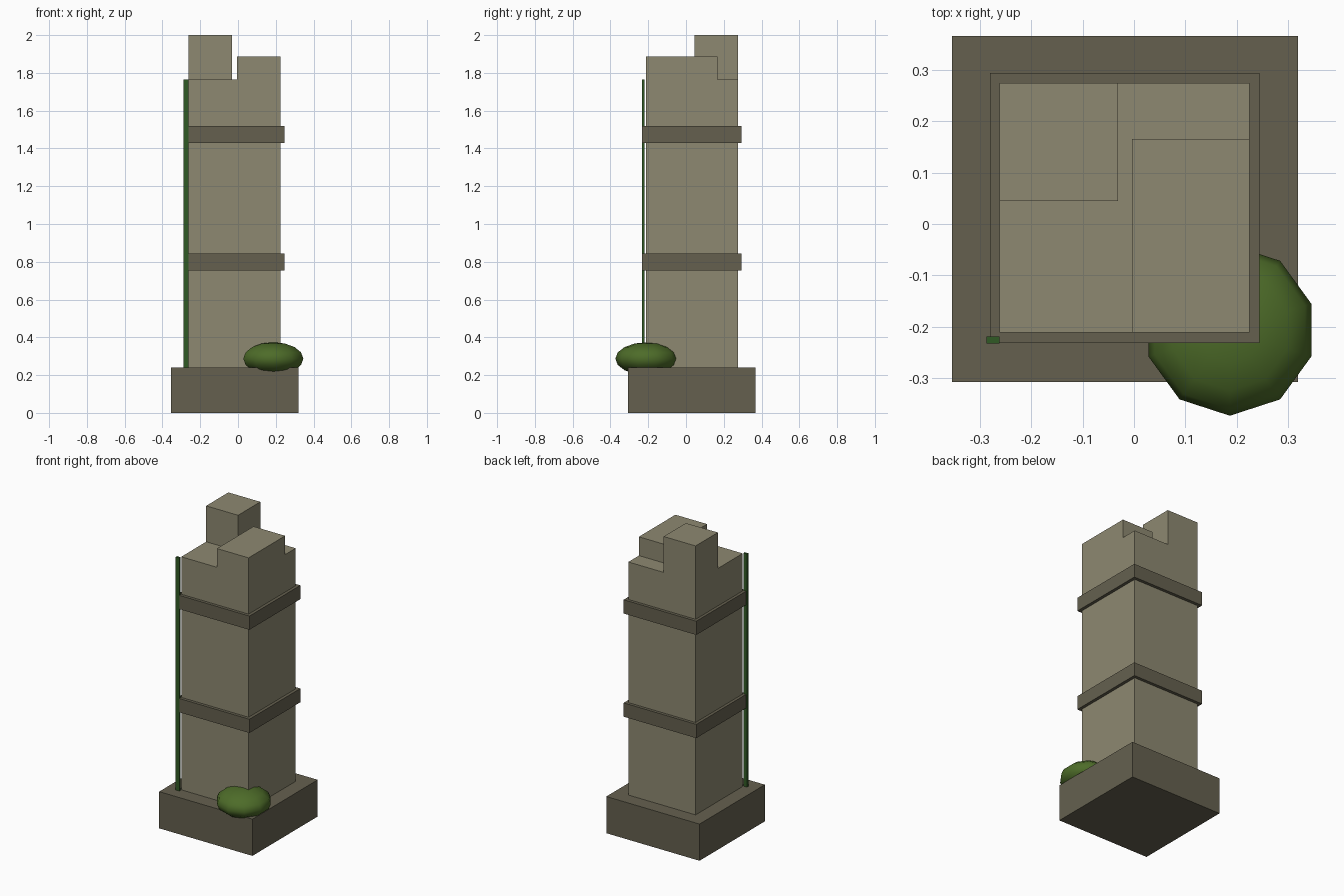
import bpy

if "Cube" in bpy.data.objects:
    bpy.data.objects.remove(bpy.data.objects["Cube"])


def material(name, color):
    mat = bpy.data.materials.new(name)
    mat.diffuse_color = (*color, 1)
    mat.use_nodes = True
    mat.node_tree.nodes["Principled BSDF"].inputs["Base Color"].default_value = mat.diffuse_color
    return mat


STONE = material("light_stone", (0.27, 0.25, 0.165))
TRIM = material("dark_stone", (0.13, 0.118, 0.078))
VINE = material("vine_green", (0.03, 0.10, 0.018))
LEAF = material("leaf_green", (0.075, 0.15, 0.022))


def box(name, x, y, z, mat):
    """Box from (min, max) ranges on each axis."""
    spans = (x, y, z)
    bpy.ops.mesh.primitive_cube_add(size=1, location=[(a + b) / 2 for a, b in spans])
    ob = bpy.context.object
    ob.name = name
    ob.scale = [b - a for a, b in spans]
    bpy.ops.object.transform_apply(location=False, rotation=False, scale=True)
    ob.data.materials.append(mat)
    return ob


# Plinth and main shaft
box("plinth", (-0.355, 0.32), (-0.308, 0.367), (0, 0.24), TRIM)
box("shaft", (-0.262, 0.225), (-0.212, 0.275), (0.24, 1.765), STONE)

# Two projecting bands around the shaft
for name, z in (("lower_band", 0.755), ("upper_band", 1.43)):
    box(name, (-0.281, 0.245), (-0.232, 0.295), (z, z + 0.09), TRIM)

# Broken top: tall back-left block and low front-right block
box("tall_top_block", (-0.262, -0.031), (0.045, 0.275), (1.765, 2.0), STONE)
box("low_top_block", (-0.004, 0.225), (-0.212, 0.166), (1.765, 1.888), STONE)

# Thin vine up the front left corner
box("vine", (-0.288, -0.262), (-0.233, -0.219), (0.24, 1.765), VINE)

# Low-poly bush on the front right corner of the plinth
bpy.ops.mesh.primitive_uv_sphere_add(segments=10, ring_count=8, radius=1,
                                     location=(0.187, -0.207, 0.287))
bush = bpy.context.object
bush.name = "bush"
bush.scale = (0.167, 0.167, 0.087)
bpy.ops.object.transform_apply(location=False, rotation=False, scale=True)
bush.data.materials.append(LEAF)
bpy.ops.object.shade_smooth()
